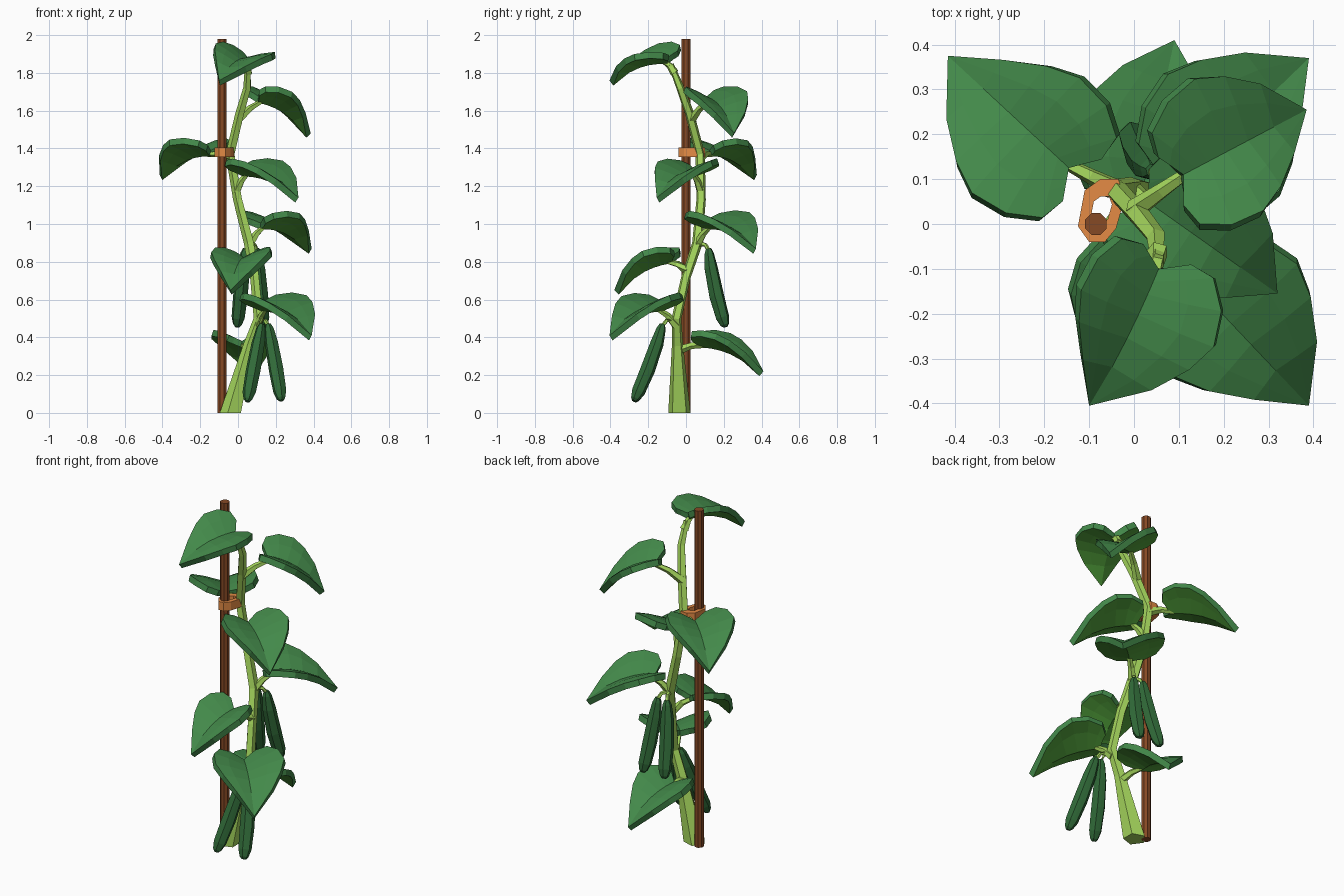
import bpy, bmesh, math
from mathutils import Vector as V

if "Cube" in bpy.data.objects:
    bpy.data.objects.remove(bpy.data.objects["Cube"])


def mat(name, col):
    m = bpy.data.materials.new(name)
    m.diffuse_color = (*col, 1)
    m.use_nodes = True
    m.node_tree.nodes["Principled BSDF"].inputs["Base Color"].default_value = m.diffuse_color
    return m


LEAF = mat("leaf green", (0.056, 0.25, 0.068))
UNDER = mat("leaf underside green", (0.085, 0.36, 0.045))
FRUIT = mat("fruit dark green", (0.03, 0.145, 0.04))
STEM = mat("stem light green", (0.38, 0.68, 0.11))
WOOD = mat("stake brown", (0.24, 0.067, 0.018))
CLIP = mat("clip orange", (0.78, 0.26, 0.06))


def finish(bm, name, *mats, recalc=True):
    if recalc:
        bmesh.ops.recalc_face_normals(bm, faces=bm.faces)
    me = bpy.data.meshes.new(name)
    bm.to_mesh(me)
    bm.free()
    ob = bpy.data.objects.new(name, me)
    bpy.context.collection.objects.link(ob)
    for m in mats:
        me.materials.append(m)
    return ob


def tube(name, pts, radii, sides, material, rib=1.0, flat=False):
    """Sweep a polygon along points; rib < 1 pulls in every other corner."""
    bm = bmesh.new()
    pts = [V(p) for p in pts]
    rings = []
    for i, (p, r) in enumerate(zip(pts, radii)):
        d = (pts[min(i + 1, len(pts) - 1)] - pts[max(i - 1, 0)]).normalized()
        if flat and i == 0:
            d = V((0, 0, 1))
        ref = V((0, 1, 0)) if abs(d.y) < 0.8 else V((0, 0, 1))
        a = ref.cross(d).normalized()
        b = d.cross(a)
        ring = []
        for k in range(sides):
            t = 2 * math.pi * (k + 0.5) / sides
            rr = r * (rib if k % 2 else 1)
            ring.append(bm.verts.new(p + (a * math.cos(t) + b * math.sin(t)) * rr))
        rings.append(ring)
    for r0, r1 in zip(rings, rings[1:]):
        for k in range(sides):
            n = (k + 1) % sides
            bm.faces.new((r0[k], r0[n], r1[n], r1[k]))
    bm.faces.new(rings[0])
    bm.faces.new(rings[-1])
    return finish(bm, name, material)


# Heart-shaped leaf rows: (midrib u, edge u, right edge v, left edge v)
ROWS = [(0, -.045, .06, .06), (.03, -.045, .115, .115), (.06, .01, .15, .16),
        (.11, .09, .155, .178), (.17, .165, .125, .152), (.25, .255, .072, .10),
        (.37, .37, 0, 0)]


def leaf(name, base, tip, roll=0.0):
    base, tip = V(base), V(tip)
    x = tip - base
    s = x.length / 0.37
    x.normalize()
    y = V((0, 0, 1)).cross(x).normalized()
    z = x.cross(y)
    y, z = (y * math.cos(roll) + z * math.sin(roll),
            z * math.cos(roll) - y * math.sin(roll))
    bm = bmesh.new()
    grid = []
    for um, ue, vr, vl in ROWS:
        row = []
        for t in (-1, -.55, 0, .55, 1):
            u = um + (ue - um) * abs(t)
            v = (vl if t > 0 else vr) * t
            h = (.58 * abs(v) - 1.0 * v * v) * (1 - .6 * u / .37) \
                + .42 * u * (1 - u / .37)
            row.append(bm.verts.new(base + (x * u + y * v + z * h) * s))
        grid.append(row)
    for r0, r1 in zip(grid, grid[1:]):
        for j in range(4):
            bm.faces.new((r0[j], r1[j], r1[j + 1], r0[j + 1]))
    bmesh.ops.remove_doubles(bm, verts=bm.verts, dist=1e-4)
    ob = finish(bm, name, LEAF, UNDER, recalc=False)
    mod = ob.modifiers.new("thickness", 'SOLIDIFY')
    mod.thickness = 0.034
    mod.offset = -1
    mod.material_offset = 1


# Stake
tube("stake", [(-.085, 0, 0), (-.085, 0, 1.98)], [.026, .026], 8, WOOD)

# Winding main stem
tube("main_stem",
     [(-.035, -.035, 0), (.06, -.045, .36), (.11, -.05, .5), (.09, 0, .72),
      (.06, .06, .9), (0, .08, 1.13), (-.04, .075, 1.37), (.01, .02, 1.58),
      (.05, -.03, 1.72), (.053, -.08, 1.845)],
     [.062, .031, .027, .026, .029, .026, .026, .025, .022, .016],
     5, STEM, flat=True)

# Clip ring tying stem to stake
bm = bmesh.new()
outline = [(-.125, -.005), (-.1, -.04), (-.065, -.04), (-.04, -.01),
           (-.02, .06), (-.035, .1), (-.075, .1), (-.11, .075)]
loops = []
for f, zz in ((1, 1.355), (1, 1.405), (.45, 1.405), (.45, 1.355)):
    loops.append([bm.verts.new((-.073 + (px + .073) * f, .03 + (py - .03) * f, zz))
                  for px, py in outline])
for i in range(4):
    a, b = loops[i], loops[(i + 1) % 4]
    for k in range(8):
        n = (k + 1) % 8
        bm.faces.new((a[k], a[n], b[n], b[k]))
finish(bm, "clip", CLIP)

# Leaves with their stalks: stem node, leaf base, tip, roll
LEAVES = [
    ((.053, -.06, 1.8), (.055, -.10, 1.88), (-.10, -.405, 1.76), -.2),
    ((.0, .03, 1.55), (.11, .11, 1.675), (.385, .255, 1.48), 0),
    ((-.035, .075, 1.35), (-.145, .125, 1.39), (-.415, .375, 1.26), 0),
    ((-.01, .08, 1.17), (.03, .05, 1.285), (.32, -.155, 1.14), 0),
    ((.06, .06, .89), (.12, .11, 1.005), (.39, .37, .87), 0),
    ((.088, .01, .75), (.03, -.08, .825), (-.04, -.38, .65), 0),
    ((.105, -.05, .46), (.13, -.13, .57), (.39, -.405, .41), 0),
    ((.055, -.045, .33), (.02, .08, .38), (.09, .41, .22), 0),
]
for i, (node, base, tip, roll) in enumerate(LEAVES, 1):
    n, b, t = V(node), V(base), V(tip)
    end = b + (t - b) * 0.06 - V((0, 0, .014))
    mid = (n + end) / 2 + V((0, 0, .012))
    tube(f"leaf_stalk_{i}", [n, mid, end], [.025, .018, .013], 5, STEM)
    leaf(f"leaf_{i}", base, tip, roll)

# Hanging ribbed fruit with stalks: node, top, bottom
FRUITS = [
    ((.11, -.05, .5), (.125, -.125, .47), (.05, -.275, .06)),
    ((.11, -.05, .5), (.16, -.125, .47), (.23, -.275, .065)),
    ((.06, .065, .9), (.04, .12, .87), (-.005, .21, .455)),
    ((.06, .065, .9), (.1, .12, .87), (.135, .21, .455)),
]
PROFILE = [(0, .014), (.06, .025), (.25, .036), (.6, .04), (.88, .036), (.97, .024), (1, .012)]
for i, (node, top, bot) in enumerate(FRUITS, 1):
    n, a, b = V(node), V(top), V(bot)
    side = V((0, 1 if b.y > 0 else -1, 0))
    pts = [a.lerp(b, t) - side * (.05 * t * (1 - t)) for t, r in PROFILE]
    tube(f"fruit_{i}", pts, [r for t, r in PROFILE], 12, FRUIT, rib=.88)
    tube(f"fruit_stalk_{i}", [n, n.lerp(a, .7) + V((0, 0, .01)), a - V((0, 0, .01))],
         [.016, .011, .011], 5, STEM)
